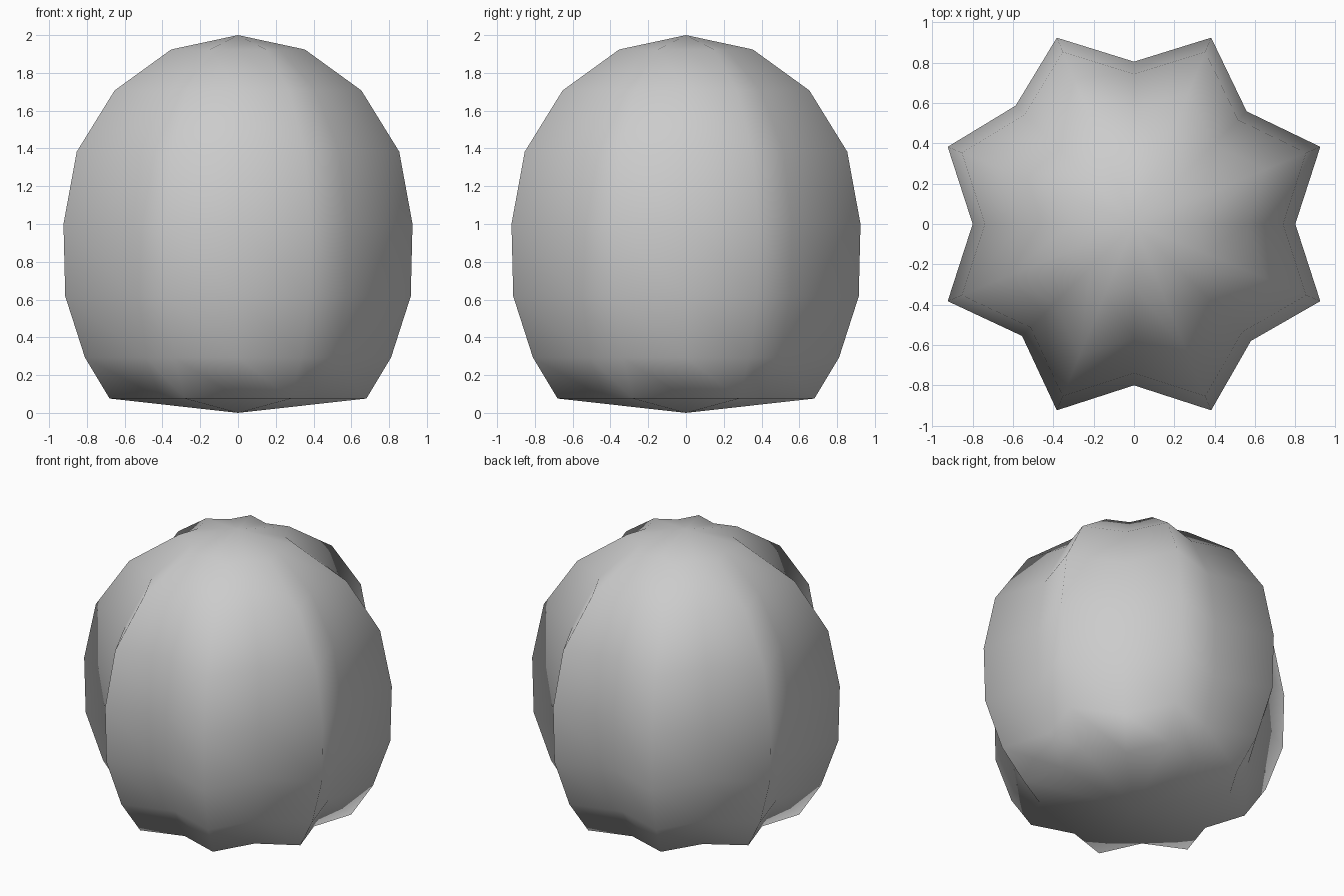
import bpy, bmesh, math

if "Cube" in bpy.data.objects:
    bpy.data.objects.remove(bpy.data.objects["Cube"])

# Ribbed cactus body: 16-sided sphere, every other meridian pushed inwards
RING_RADII = [0.383, 0.707, 0.924, 1.0, 0.99, 0.877, 0.736]   # top to bottom
VALLEYS = [0.80, 0.79, 0.805, 0.83, 0.80, 0.785, 0.80, 0.82]   # depth per valley, from +x
SIDES = 16

bm = bmesh.new()
top = bm.verts.new((0, 0, 2))
rings = []
for k, radius in enumerate(RING_RADII, 1):
    z = 1 + math.cos(k * math.pi / 8)
    ring = []
    for i in range(SIDES):
        a = i * math.tau / SIDES
        r = radius * (1.0 if i % 2 else VALLEYS[i // 2])
        ring.append(bm.verts.new((r * math.cos(a), r * math.sin(a), z)))
    rings.append(ring)
bottom = bm.verts.new((0, 0, 0))

# Skin: caps and bands
for i in range(SIDES):
    j = (i + 1) % SIDES
    bm.faces.new((top, rings[0][i], rings[0][j]))
    for a, b in zip(rings, rings[1:]):
        bm.faces.new((a[i], b[i], b[j], a[j]))
    bm.faces.new((rings[-1][j], rings[-1][i], bottom))
bmesh.ops.recalc_face_normals(bm, faces=bm.faces[:])
for f in bm.faces:
    f.smooth = True

mesh = bpy.data.meshes.new("ribbed_body")
bm.to_mesh(mesh)
bm.free()
body = bpy.data.objects.new("ribbed_body", mesh)
bpy.context.collection.objects.link(body)
